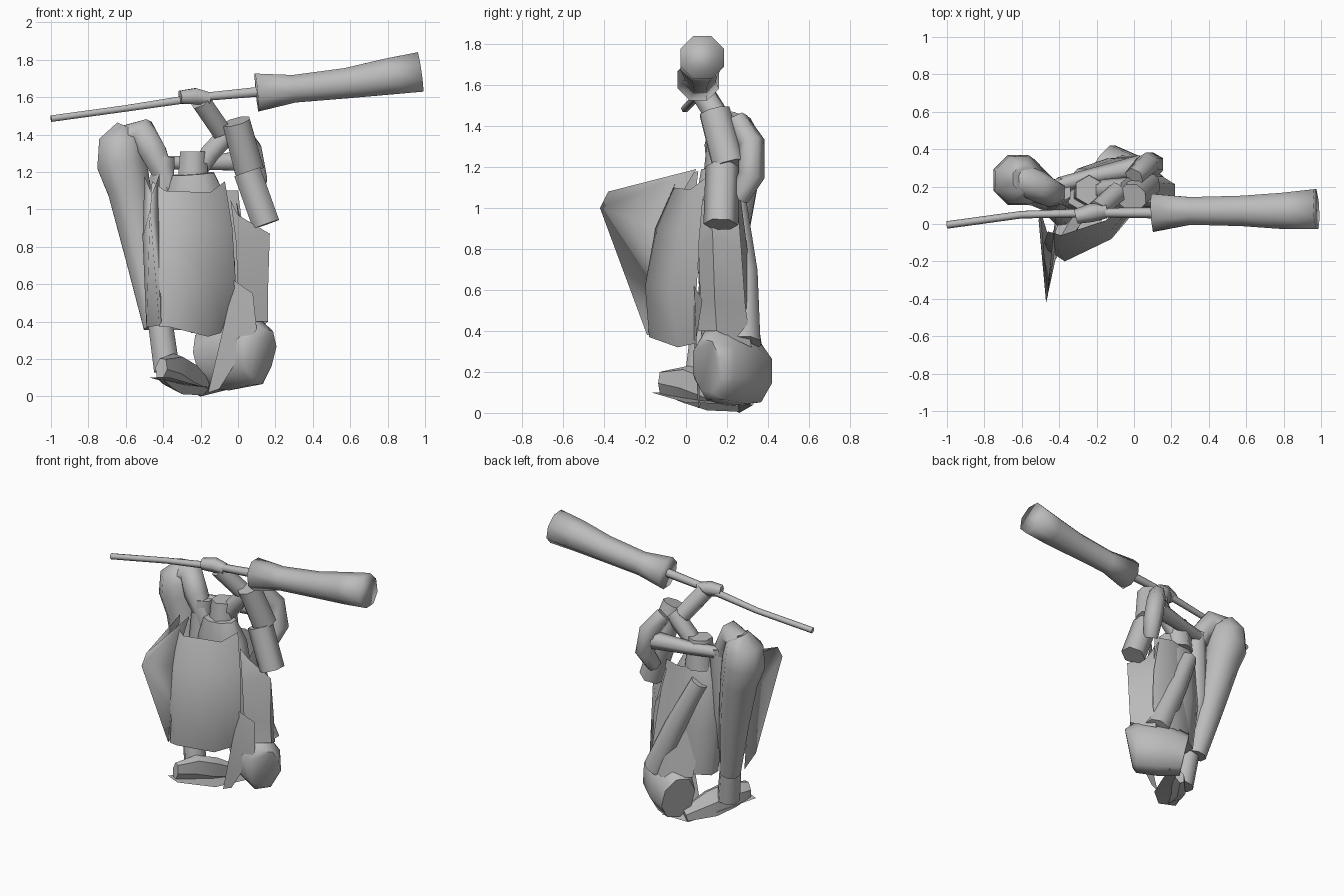
import bpy
import bmesh
from math import cos, sin, tau, radians
from mathutils import Vector

default_cube = bpy.data.objects.get("Cube")
if default_cube:
    bpy.data.objects.remove(default_cube, do_unlink=True)

# One plain grey for the whole model
grey = bpy.data.materials.new("plain_grey")
grey.use_nodes = True
colour = (0.5, 0.5, 0.5, 1)
grey.diffuse_color = colour
for node in grey.node_tree.nodes:
    if node.type == 'BSDF_PRINCIPLED':
        node.inputs["Base Color"].default_value = colour


def finish(name, bm, angle):
    """Turn a bmesh into a named, smooth-shaded grey object."""
    mesh = bpy.data.meshes.new(name)
    bm.to_mesh(mesh)
    bm.free()
    mesh.materials.append(grey)
    obj = bpy.data.objects.new(name, mesh)
    bpy.context.collection.objects.link(obj)
    bpy.ops.object.select_all(action='DESELECT')
    obj.select_set(True)
    bpy.context.view_layer.objects.active = obj
    bpy.ops.object.shade_smooth_by_angle(angle=radians(angle))
    return obj


def bridge(bm, rings, closed):
    """Join neighbouring rows of vertices with quads."""
    for lower, upper in zip(rings, rings[1:]):
        count = len(lower)
        for i in range(count if closed else count - 1):
            j = (i + 1) % count
            bm.faces.new((lower[i], upper[i], upper[j], lower[j]))


def tube(name, path, sides=8, depth=1.0, angle=65):
    """Loft a polygon along (x, y, z, radius) points; depth flattens it."""
    bm = bmesh.new()
    points = [Vector(p[:3]) for p in path]
    rings = []
    for i, centre in enumerate(points):
        before = points[max(i - 1, 0)]
        after = points[min(i + 1, len(points) - 1)]
        along = (after - before).normalized()
        across = Vector((0, 1, 0)).cross(along).normalized()
        out = along.cross(across)
        radius = path[i][3]
        ring = []
        for k in range(sides):
            turn = tau * (k + 0.5) / sides
            offset = across * cos(turn) + out * sin(turn) * depth
            ring.append(bm.verts.new(centre + offset * radius))
        rings.append(ring)
    bridge(bm, rings, True)
    bm.faces.new(list(reversed(rings[0])))
    bm.faces.new(rings[-1])
    bmesh.ops.recalc_face_normals(bm, faces=bm.faces)
    return finish(name, bm, angle)


def sheet(name, rows, angle=60):
    """Make an open surface from rows of points."""
    bm = bmesh.new()
    bridge(bm, [[bm.verts.new(p) for p in row] for row in rows], False)
    return finish(name, bm, angle)


# Raised club: thin shaft and flared solid barrel
tube("club_shaft", [(-1, -.005, 1.485, .02), (-.6, .05, 1.54, .02),
                    (-.2, .06, 1.6, .025), (.12, .06, 1.63, .03)], sides=6)
tube("club_barrel", [(.1, .06, 1.625, .11), (.3, .07, 1.645, .08),
                     (.58, .07, 1.675, .088), (.8, .07, 1.71, .105),
                     (.975, .08, 1.735, .115)], angle=120)

# Hand and forearm gripping the shaft
tube("gripping_hand", [(-.31, .04, 1.6, .04), (-.23, .06, 1.605, .05),
                       (-.15, .07, 1.59, .04)], sides=6)
tube("raised_forearm", [(-.2, .07, 1.58, .06), (-.09, .17, 1.42, .06)], sides=6)
tube("sloping_arm", [(-.03, .19, 1.43, .06), (-.15, .18, 1.3, .06),
                     (-.26, .19, 1.13, .045)], sides=6)

# Left arm: sleeve, hanging cuff and bent elbow at the back
tube("upper_sleeve", [(-.01, .14, 1.47, .08), (.06, .21, 1.21, .085)])
tube("hanging_cuff", [(.05, .18, 1.2, .085), (.15, .17, .92, .085)], sides=6)
tube("bent_elbow", [(.0, .25, 1.43, .055), (.07, .32, 1.32, .065),
                    (.1, .32, 1.16, .065), (.07, .26, 1.05, .05)], sides=6)
tube("crossing_arm", [(-.4, .21, 1.25, .04), (-.2, .26, 1.25, .045),
                      (.04, .31, 1.26, .06)], sides=6)

# Trunk and neck
tube("trunk", [(-.24, .14, 1.19, .12), (-.23, .15, 1.05, .18),
               (-.2, .17, .7, .2), (-.19, .17, .36, .17)], depth=.6)
tube("neck", [(-.24, .18, 1.1, .1), (-.24, .18, 1.31, .08)], sides=6)

# Curved front apron
sheet("front_apron", [
    [(-.46, -.04, 1.15), (-.39, -.06, 1.1), (-.15, .02, 1.09), (-.07, .1, 1.15)],
    [(-.48, -.1, .9), (-.4, -.15, .9), (-.12, -.03, .9), (-.03, .07, .9)],
    [(-.46, -.14, .6), (-.37, -.2, .62), (-.12, -.08, .6), (-.01, .05, .58)],
    [(-.42, -.17, .37), (-.36, -.18, .37), (-.16, -.04, .32), (-.09, .05, .34)]])

# Pointed flap standing out from the apron
sheet("pointed_flap", [
    [(-.42, .05, 1.19), (-.46, -.38, 1.08), (-.5, .06, 1.18)],
    [(-.42, -.12, .9), (-.47, -.42, 1), (-.51, .02, .85)],
    [(-.41, -.18, .4), (-.42, -.19, .38), (-.49, .04, .37)]], angle=180)

# Round shoulder tapering down into the long right limb
tube("right_limb", [(-.58, .24, 1.43, .08), (-.62, .235, 1.35, .135),
                    (-.62, .235, 1.24, .145), (-.58, .23, 1.1, .125),
                    (-.51, .19, .75, .1), (-.44, .13, .37, .07)])
tube("shoulder_cap", [(-.6, .24, 1.38, .08), (-.51, .2, 1.41, .085),
                      (-.45, .17, 1.3, .08), (-.36, .16, 1.1, .05)], sides=6)
tube("side_fold", [(-.4, .18, 1.28, .07), (-.42, .16, .8, .08),
                   (-.42, .1, .38, .06)], sides=6)

# Right shin, foot and the broad sole beneath it
tube("right_shin", [(-.43, .1, .5, .07), (-.38, .06, .14, .075)])
tube("right_foot", [(-.41, -.12, .15, .06), (-.35, .0, .14, .1),
                    (-.28, .12, .1, .1), (-.18, .27, .05, .05)],
     sides=6, depth=.6, angle=25)
sheet("right_sole", [
    [(-.47, -.12, .1), (-.36, -.17, .1)],
    [(-.36, .12, .07), (-.18, .0, .05)],
    [(-.2, .26, .0), (-.04, .33, .04)]])

# Left leg leading into the swollen boot, which lies on a diagonal
tube("left_leg", [(-.28, .24, 1.02, .06), (-.12, .28, .68, .075),
                  (.03, .28, .34, .09)])
tube("left_boot", [(.13, .1, .23, .14), (.09, .14, .24, .19),
                   (-.05, .25, .22, .2), (-.17, .33, .19, .16)], depth=.72)

# Cloth over the back between the elbow and the boot
sheet("back_cloth", [
    [(.0, .22, 1.1), (-.12, .26, 1.1), (-.28, .22, 1.1)],
    [(.05, .26, .7), (-.1, .31, .72), (-.3, .24, .7)],
    [(.08, .3, .35), (-.06, .37, .33), (-.25, .28, .34)]])

# Loose cloth down the left side and over the boot
sheet("side_cloth", [
    [(-.04, .08, 1.05), (.0, .12, .97), (-.01, .25, 1.05)],
    [(-.01, .06, .82), (.17, .13, .87), (.05, .27, .8)],
    [(.0, .07, .55), (.16, .14, .55), (.08, .29, .52)],
    [(.04, .06, .4), (.16, .15, .4), (.07, .32, .32)]], angle=40)
sheet("boot_cloth", [
    [(-.02, .04, .62), (.08, .08, .55)],
    [(-.08, .04, .36), (.1, .05, .36)],
    [(-.16, .06, .02), (-.1, .07, .04)]])
